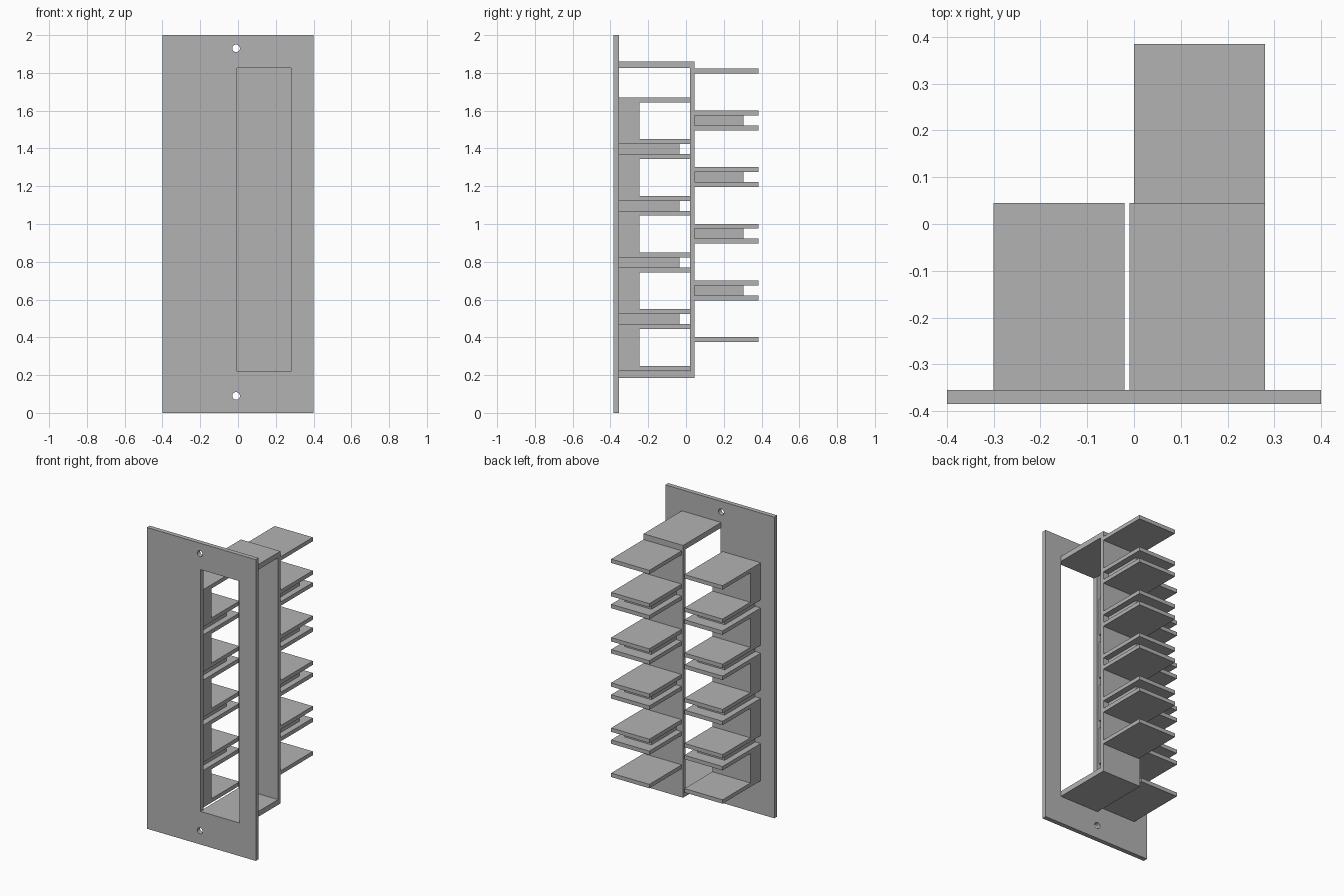
import bpy
import bmesh
from mathutils import Matrix, Vector

if "Cube" in bpy.data.objects:
    bpy.data.objects.remove(bpy.data.objects["Cube"], do_unlink=True)

GREY = (0.45, 0.45, 0.45, 1.0)
grey = bpy.data.materials.new("plain_grey")
grey.use_nodes = True
grey.diffuse_color = GREY
grey.node_tree.nodes["Principled BSDF"].inputs["Base Color"].default_value = GREY


def add_object(name, bm):
    mesh = bpy.data.meshes.new(name)
    bm.to_mesh(mesh)
    bm.free()
    mesh.materials.append(grey)
    obj = bpy.data.objects.new(name, mesh)
    bpy.context.collection.objects.link(obj)
    return obj


def box(name, x, y, z):
    """Box from (low, high) ranges on each axis."""
    bm = bmesh.new()
    low, high = (Vector(c) for c in zip(x, y, z))
    bmesh.ops.create_cube(bm, size=1, matrix=Matrix.Translation((low + high) / 2)
                          @ Matrix.Diagonal((*(high - low), 1)))
    return add_object(name, bm)


def cut(target, cutter):
    mod = target.modifiers.new("cut", 'BOOLEAN')
    mod.operation = 'DIFFERENCE'
    mod.solver = 'EXACT'
    mod.object = cutter
    cutter.hide_render = True
    cutter.hide_viewport = True
    cutter.display_type = 'WIRE'


# Front panel with a tall opening and two screw holes
PANEL_BACK = -0.355
panel = box("front_panel", (-0.4, 0.4), (-0.385, PANEL_BACK), (0, 2))
cut(panel, box("opening_cutter", (-0.005, 0.28), (-0.5, -0.3), (0.22, 1.825)))
for label, z in (("lower", 0.09), ("upper", 1.93)):
    bm = bmesh.new()
    bmesh.ops.create_cone(bm, cap_ends=True, segments=24, radius1=0.02, radius2=0.02, depth=0.2,
                          matrix=Matrix.Translation((-0.01, -0.37, z)) @ Matrix.Rotation(1.5707963, 4, 'X'))
    cut(panel, add_object(label + "_hole_cutter", bm))

# Open bracket behind the opening
WALL_BACK = 0.045
FRAME_X = (-0.01, 0.28)
box("bracket_top", FRAME_X, (PANEL_BACK, WALL_BACK), (1.825, 1.86))
box("bracket_bottom", FRAME_X, (PANEL_BACK, WALL_BACK), (0.185, 0.22))
box("bracket_back_wall", FRAME_X, (0.02, WALL_BACK), (0.22, 1.825))

# Two columns of open cells, each cell a ceiling and a floor shelf
THICK, CELL, PITCH, COUNT = 0.026, 0.247, 0.3, 5


def column(name, x, y, top, block_depth=0):
    for i in range(COUNT):
        high = top - i * PITCH
        low = high - CELL
        box(f"{name}_ceiling_{i + 1}", x, y, (high - THICK, high))
        box(f"{name}_floor_{i + 1}", x, y, (low, low + THICK))
        # Solid block at the mounted end of the cell
        if block_depth:
            box(f"{name}_block_{i + 1}", x, (y[0], y[0] + block_depth), (low + THICK, high - THICK))
        # Recessed spacer joining this cell to the next
        if i < COUNT - 1:
            box(f"{name}_spacer_{i + 1}", (x[0] + 0.04, x[1] - 0.04), (y[0], y[1] - 0.08),
                (high - PITCH, low))


column("side_shelf", (-0.3, -0.02), (PANEL_BACK, WALL_BACK), 1.67, block_depth=0.108)
column("rear_shelf", (0, 0.28), (WALL_BACK, 0.385), 1.822)
